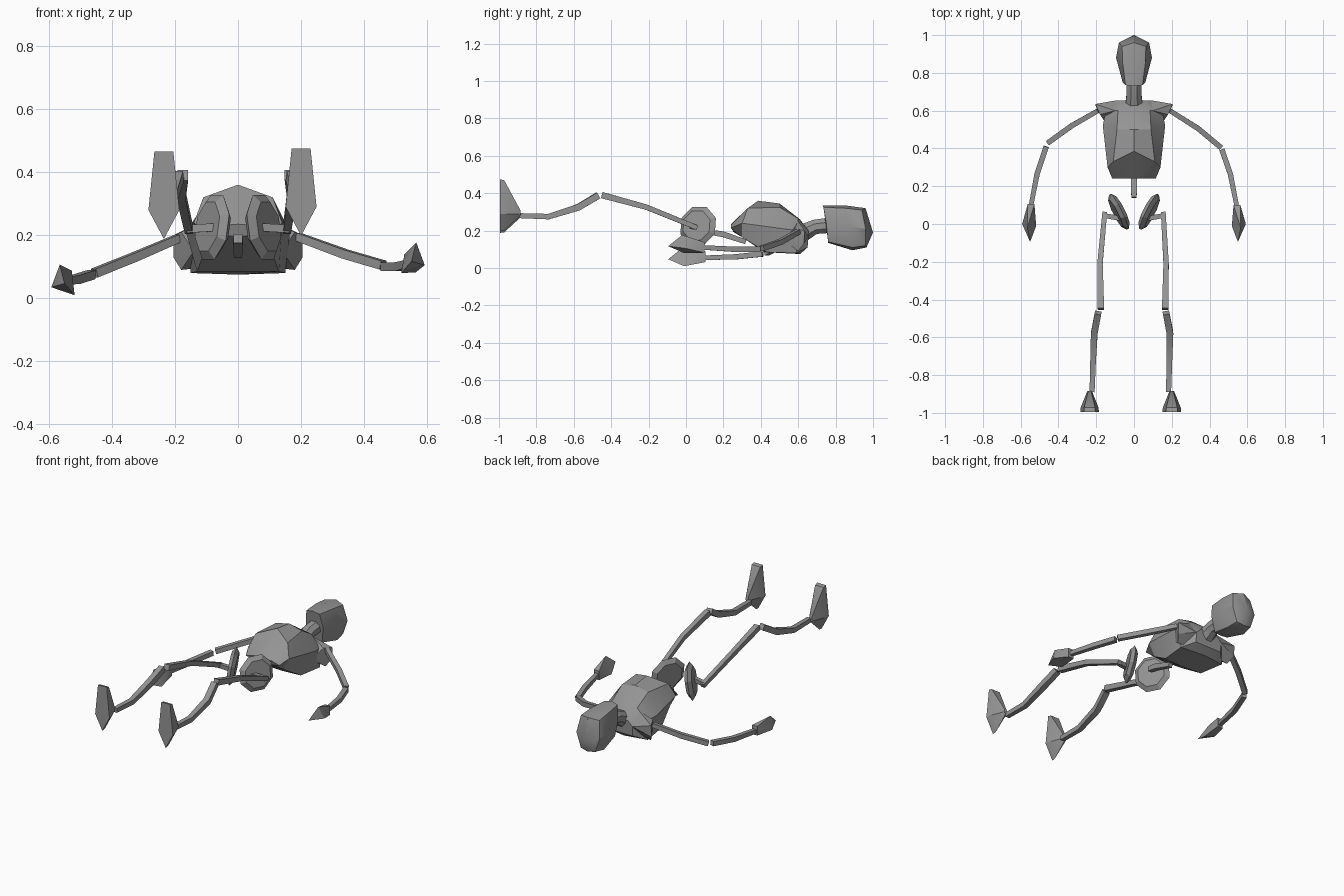
import bpy
import bmesh
import math
from mathutils import Vector

if "Cube" in bpy.data.objects:
    bpy.data.objects.remove(bpy.data.objects["Cube"], do_unlink=True)

GREY = (0.3, 0.3, 0.3, 1)
grey = bpy.data.materials.new("plain grey")
grey.use_nodes = True
grey.diffuse_color = GREY
grey.node_tree.nodes["Principled BSDF"].inputs["Base Color"].default_value = GREY


def finish(name, bm, angle=30):
    """Turn a bmesh into a named, shaded object."""
    bmesh.ops.recalc_face_normals(bm, faces=bm.faces)
    mesh = bpy.data.meshes.new(name)
    bm.to_mesh(mesh)
    bm.free()
    mesh.materials.append(grey)
    obj = bpy.data.objects.new(name, mesh)
    bpy.context.collection.objects.link(obj)
    bpy.ops.object.select_all(action="DESELECT")
    obj.select_set(True)
    bpy.context.view_layer.objects.active = obj
    bpy.ops.object.shade_smooth_by_angle(angle=math.radians(angle))
    return obj


def loft(name, rings, tip=None, angle=30):
    """Skin equal-length rings; close with caps or a pointed tip."""
    bm = bmesh.new()
    loops = [[bm.verts.new(p) for p in ring] for ring in rings]
    count = len(loops[0])
    for low, high in zip(loops, loops[1:]):
        for i in range(count):
            j = (i + 1) % count
            bm.faces.new((low[i], low[j], high[j], high[i]))
    bm.faces.new(loops[0])
    if tip is None:
        bm.faces.new(loops[-1])
    else:
        apex = bm.verts.new(tip)
        for i in range(count):
            bm.faces.new((loops[-1][i], loops[-1][(i + 1) % count], apex))
    return finish(name, bm, angle)


def mirrored(half):
    """Complete a ring from its front-to-back half."""
    return half + [(-x, y, z) for x, y, z in half[-2:0:-1]]


def bone(name, path, radii, sides=4):
    """Bent bar that follows a path."""
    path = [Vector(p) for p in path]
    rings = []
    for i, (point, radius) in enumerate(zip(path, radii)):
        tangent = path[min(i + 1, len(path) - 1)] - path[max(i - 1, 0)]
        across = tangent.cross(Vector((0, 0, 1))).normalized()
        up = across.cross(tangent).normalized()
        ring = []
        for k in range(sides):
            a = math.tau * (k + 0.5) / sides
            ring.append(point + radius * (across * math.cos(a) + up * math.sin(a)))
        rings.append(ring)
    return loft(name, rings)


def hull(name, points):
    """Convex solid around a few corner points."""
    bm = bmesh.new()
    for p in points:
        bm.verts.new(p)
    result = bmesh.ops.convex_hull(bm, input=bm.verts)
    loose = {v for v in result["geom_interior"] if isinstance(v, bmesh.types.BMVert)}
    bmesh.ops.delete(bm, geom=list(loose), context="VERTS")
    return finish(name, bm)


# Head, from jaw to crown
loft("head", [mirrored(h) for h in (
    [(0, .73, .335), (.045, .735, .325), (.06, .75, .24), (.045, .76, .14), (0, .76, .135)],
    [(0, .85, .335), (.06, .85, .32), (.095, .88, .22), (.06, .89, .11), (0, .89, .095)],
    [(0, .96, .32), (.063, .94, .31), (.08, .96, .21), (.05, .96, .12), (0, .965, .11)],
)], tip=(0, 1, .19))

# Neck, slightly waisted
bone("neck", [(0, .63, .19), (0, .69, .22), (0, .78, .23)], [.05, .042, .045], sides=8)

# Ribcage, from the open waist to the collar
loft("ribcage", [mirrored(h) for h in (
    [(0, .24, .235), (.06, .24, .23), (.115, .24, .215), (.06, .25, .2), (0, .25, .195)],
    [(0, .385, .36), (.11, .33, .32), (.14, .3, .24), (.1, .3, .165), (0, .3, .165)],
    [(0, .5, .345), (.09, .5, .325), (.165, .52, .21), (.13, .43, .085), (0, .42, .085)],
    [(0, .61, .26), (.085, .6, .265), (.15, .6, .2), (.15, .59, .08), (0, .61, .075)],
    [(0, .655, .2), (.06, .655, .2), (.09, .655, .17), (.09, .65, .11), (0, .65, .11)],
)])

# Lower spine
bone("lower_spine", [(0, .14, .19), (0, .2, .18), (0, .32, .14)], [.02, .022, .018])

# Centrelines that differ between the two sides of the pose
POSE = {
    "left": dict(
        sign=1, leg_x=(.155, .17, .165), shin_x=(.17, .19, .187, .183), foot=(.2, .01),
        arm=[(.19, .6, .195), (.34, .505, .14), (.46, .405, .105)],
        forearm=[(.465, .395, .1), (.51, .265, .1), (.545, .09, .11)],
        hand_z=.07, wrist=(.545, .1, .11)),
    "right": dict(
        sign=-1, leg_x=(.155, .18, .175), shin_x=(.19, .21, .217, .222), foot=(.235, 0),
        arm=[(-.19, .6, .19), (-.33, .52, .13), (-.455, .43, .08)],
        forearm=[(-.465, .41, .075), (-.513, .265, .06), (-.545, .1, .055)],
        hand_z=0, wrist=(-.545, .105, .06)),
}

for side, pose in POSE.items():
    s = pose["sign"]

    # Shoulder blade wedge
    hull(side + "_shoulder", [(s * x, y, z) for x, y, z in (
        (.205, .635, .2), (.205, .63, .13), (.18, .58, .21), (.14, .52, .15),
        (.09, .655, .17), (.09, .6, .1), (.18, .6, .09), (.1, .6, .25))])

    # Hip plate: bevelled octagon turned outwards
    along = Vector((s * .45, .89, 0))
    normal = Vector((s * .89, -.45, .15)).normalized()
    up = normal.cross(along)
    up *= math.copysign(1, up.z)
    centre = Vector((s * .08, .065, .225))
    rings = []
    for offset, size in ((-.02, .085), (0, .112), (.02, .085)):
        rings.append([centre + normal * offset + size * (
            along * math.cos(math.tau * (k + .5) / 8) + up * math.sin(math.tau * (k + .5) / 8))
            for k in range(8)])
    loft(side + "_hip_plate", rings, angle=20)

    # Hip joint, thigh and shin
    bone(side + "_hip_joint", [(s * .075, .03, .225), (s * .16, .045, .22)], [.018, .018])
    thigh = zip(pose["leg_x"], (.06, -.21, -.45), (.215, .325, .39))
    bone(side + "_thigh", [(s * x, y, z) for x, y, z in thigh], [.018, .02, .024])
    shin = zip(pose["shin_x"], (-.47, -.575, -.735, -.89), (.388, .325, .275, .28))
    bone(side + "_shin", [(s * x, y, z) for x, y, z in shin], [.025, .025, .021, .019])

    # Foot: long five-sided sole narrowing to the ankle
    x0, lift = pose["foot"]
    outline = [(-.03, .465), (.03, .465), (.049, .28), (0, .188), (-.049, .28)]
    ankle = Vector((0, .28))
    rings = []
    for y, scale in ((-.995, 1), (-.972, .97), (-.885, .25)):
        ring = []
        for p in outline:
            px, pz = ankle + (Vector(p) - ankle) * scale
            if scale < .5:
                pz = .28 + (pz - .28) * .4
            ring.append((s * x0 + px, y, pz + lift))
        rings.append(ring)
    loft(side + "_foot", rings)

    # Upper arm and forearm
    bone(side + "_upper_arm", pose["arm"], [.018, .02, .02])
    bone(side + "_forearm", pose["forearm"], [.02, .02, .017])

    # Hand: wrist block, broad palm edge and pointed fingertips
    wrist, dz = Vector(pose["wrist"]), pose["hand_z"]
    corners = [wrist + Vector((a * .018, 0, b * .028)) for a in (-1, 1) for b in (-1, 1)]
    palm = [(s * x, y, z + dz) for x, y, z in (
        (.565, -.02, .107), (.592, 0, .035), (.518, -.01, .01), (.55, -.095, .047))]
    hull(side + "_hand", corners + palm)
